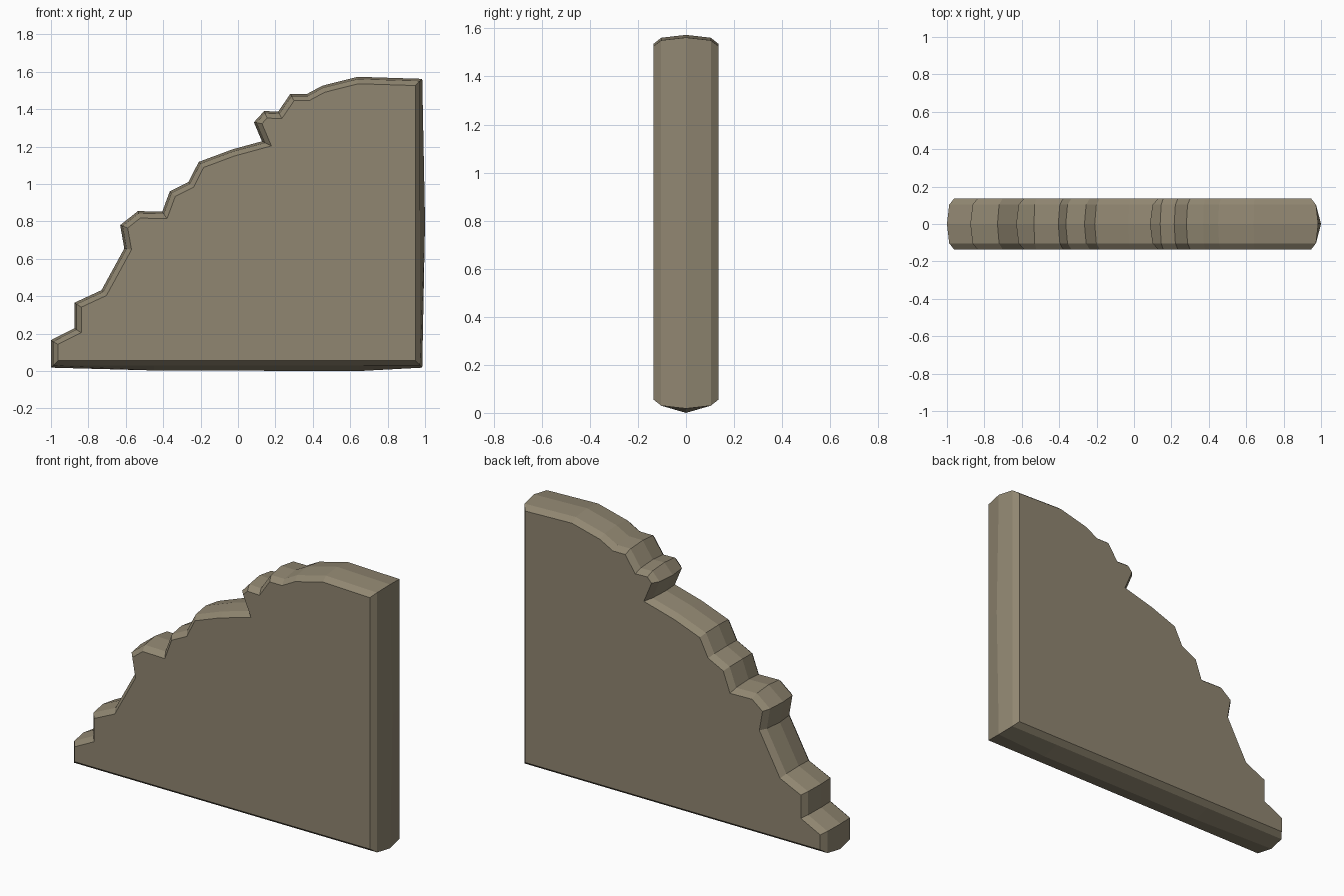
import bpy, bmesh
from mathutils import Vector

if "Cube" in bpy.data.objects:
    bpy.data.objects.remove(bpy.data.objects["Cube"])

# Single stone colour
stone = bpy.data.materials.new("weathered stone")
stone.diffuse_color = (0.28, 0.24, 0.165, 1)
stone.use_nodes = True
stone.node_tree.nodes["Principled BSDF"].inputs["Base Color"].default_value = stone.diffuse_color

# Base and right edge, then the broken stepped edge back down to the left
profile = [Vector(p) for p in [
    (-1, .018), (-.45, .018), (.65, .018), (.985, .018), (.985, .8), (.985, 1.562),
    (.64, 1.573), (.45, 1.525), (.37, 1.482), (.28, 1.482), (.215, 1.387),
    (.14, 1.39), (.085, 1.33), (.128, 1.228), (-.03, 1.185), (-.21, 1.118),
    (-.265, 1.01), (-.365, .96), (-.405, .852), (-.535, .855), (-.63, .78),
    (-.608, .655), (-.73, .432), (-.875, .365), (-.875, .228), (-1, .165)]]


def inset(points, d):
    """Mitred inward offset of a counter-clockwise outline."""
    out = []
    for i, p in enumerate(points):
        a = (p - points[i - 1]).normalized()
        b = (points[(i + 1) % len(points)] - p).normalized()
        na, nb = Vector((-a.y, a.x)), Vector((-b.y, b.x))
        out.append(p + (na + nb) * d / (1 + na.dot(nb)))
    return out


# Middle ring bulges slightly on the base and the right edge
crest = [p.copy() for p in profile]
crest[1].y, crest[2].y, crest[4].x = .003, 0, 1.0
mid, face = inset(profile, .012), inset(profile, .037)

# Rounded slab: rings from front to back, joined and capped
bm = bmesh.new()
rings = [[bm.verts.new((p.x, y, p.y)) for p in ring] for y, ring in
         [(-.135, face), (-.103, mid), (0, crest), (.103, mid), (.135, face)]]
n = len(profile)
for r, s in zip(rings, rings[1:]):
    for i in range(n):
        j = (i + 1) % n
        bm.faces.new((r[i], s[i], s[j], r[j]))
bm.faces.new(rings[0])
bm.faces.new(rings[-1][::-1])
bmesh.ops.recalc_face_normals(bm, faces=bm.faces)

mesh = bpy.data.meshes.new("broken_wall")
bm.to_mesh(mesh)
bm.free()
mesh.materials.append(stone)
bpy.context.collection.objects.link(bpy.data.objects.new("broken_wall", mesh))
